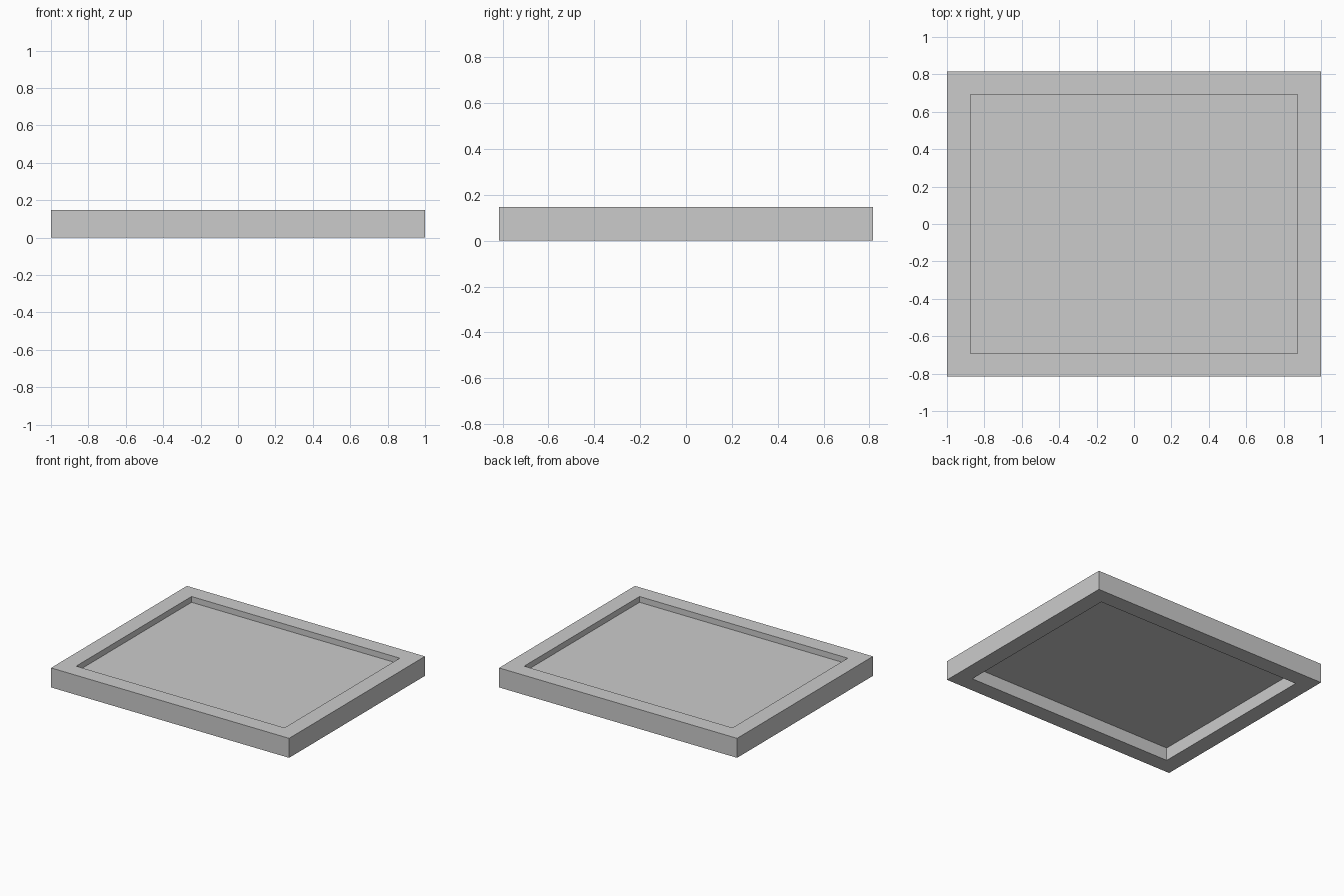
import bpy
import bmesh

cube = bpy.data.objects.get("Cube")
if cube:
    bpy.data.objects.remove(cube, do_unlink=True)

OUTER = (1.0, 0.815)
INNER = (0.875, 0.692)
HEIGHT = 0.148
PANEL_BOTTOM, PANEL_TOP = 0.098, 0.104

grey = bpy.data.materials.new("plain_grey")
grey.use_nodes = True
colour = (0.6, 0.6, 0.6, 1)
grey.diffuse_color = colour
grey.node_tree.nodes["Principled BSDF"].inputs["Base Color"].default_value = colour


def add_object(name, bm):
    bmesh.ops.recalc_face_normals(bm, faces=bm.faces)
    mesh = bpy.data.meshes.new(name)
    bm.to_mesh(mesh)
    bm.free()
    mesh.materials.append(grey)
    obj = bpy.data.objects.new(name, mesh)
    bpy.context.collection.objects.link(obj)


def rectangle(bm, half, z):
    hx, hy = half
    return [bm.verts.new((sx * hx, sy * hy, z))
            for sx, sy in ((-1, -1), (1, -1), (1, 1), (-1, 1))]


def bridge(bm, a, b):
    for i in range(4):
        j = (i + 1) % 4
        bm.faces.new((a[i], a[j], b[j], b[i]))


# Rectangular border: a closed rectangular section swept round the opening
bm = bmesh.new()
loops = [rectangle(bm, half, z) for half, z in
         ((OUTER, 0), (OUTER, HEIGHT), (INNER, HEIGHT), (INNER, 0))]
for k in range(4):
    bridge(bm, loops[k], loops[(k + 1) % 4])
add_object("frame", bm)

# Thin panel set inside the border, nearer the top
bm = bmesh.new()
low = rectangle(bm, INNER, PANEL_BOTTOM)
high = rectangle(bm, INNER, PANEL_TOP)
bridge(bm, low, high)
bm.faces.new(low)
bm.faces.new(high)
add_object("recessed_panel", bm)
